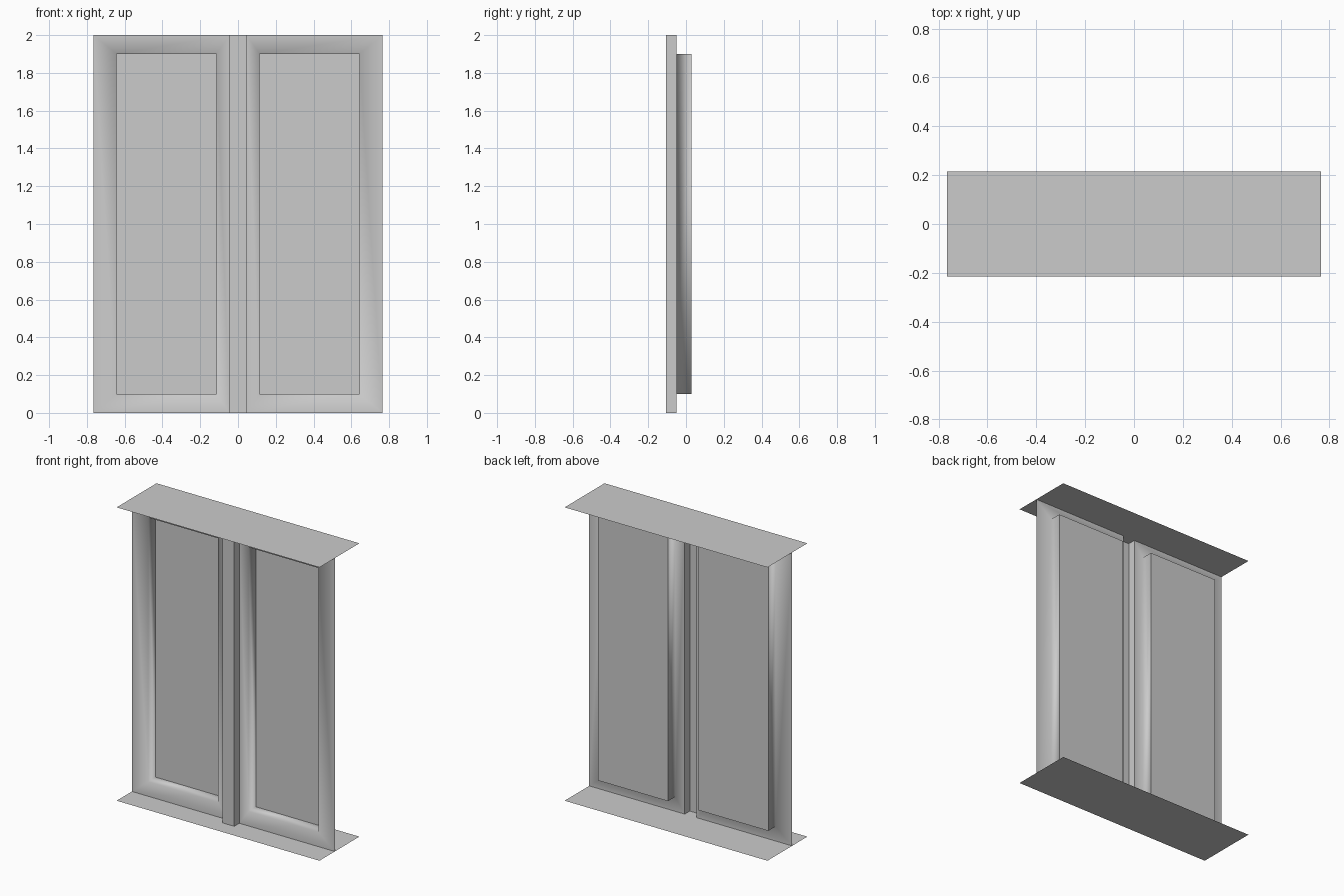
import bpy
import bmesh

W, D, H = 0.765, 0.215, 2.0        # overall half width, half depth, height
POST_W, POST_Y = 0.045, -0.105     # centre post half width and front
FRAME_Y, PANE_Y = -0.05, 0.03      # frame face and recessed pane

old = bpy.data.objects.get("Cube")
if old:
    bpy.data.objects.remove(old)

grey = bpy.data.materials.new("plain grey")
grey.use_nodes = True
colour = (0.6, 0.6, 0.6, 1)
grey.diffuse_color = colour
grey.node_tree.nodes["Principled BSDF"].inputs["Base Color"].default_value = colour


def build(name, verts, faces, smooth=False):
    """Make one sheet object from a few corners."""
    mesh = bpy.data.meshes.new(name)
    bm = bmesh.new()
    points = [bm.verts.new(v) for v in verts]
    for f in faces:
        bm.faces.new([points[i] for i in f]).smooth = smooth
    bm.to_mesh(mesh)
    bm.free()
    mesh.materials.append(grey)
    obj = bpy.data.objects.new(name, mesh)
    bpy.context.collection.objects.link(obj)
    return obj


def rectangle(x0, x1, z0, z1, y):
    """Corners of an upright rectangle, facing the front."""
    return [(x0, y, z0), (x1, y, z0), (x1, y, z1), (x0, y, z1)]


def bands(count):
    """Quads joining successive four-cornered loops."""
    return [(4 * k + i, 4 * k + (i + 1) % 4, 4 * k + 4 + (i + 1) % 4, 4 * k + 4 + i)
            for k in range(count) for i in range(4)]


# Thin floor and ceiling sheets
for name, z in (("floor_sheet", 0), ("ceiling_sheet", H)):
    build(name, [(-W, -D, z), (W, -D, z), (W, D, z), (-W, D, z)], [(0, 1, 2, 3)])

# Centre post, a channel open at the back
path = [(-POST_W, FRAME_Y), (-POST_W, POST_Y), (POST_W, POST_Y), (POST_W, FRAME_Y)]
build("centre_post", [(x, y, z) for z in (0, H) for x, y in path],
      [(i, i + 1, i + 5, i + 4) for i in range(3)])

# Two softly shaded frames with recessed panes
for side, outer, inner in (("left", (POST_W, W), (0.115, 0.642)),
                           ("right", (-W, -POST_W), (-0.642, -0.115))):
    opening = (*inner, 0.1, 1.9)
    loops = (rectangle(*outer, 0, H, FRAME_Y)
             + rectangle(*opening, FRAME_Y)
             + rectangle(*opening, PANE_Y))
    build(side + "_frame", loops, bands(2), smooth=True)
    build(side + "_pane", rectangle(*opening, PANE_Y), [(0, 1, 2, 3)])
